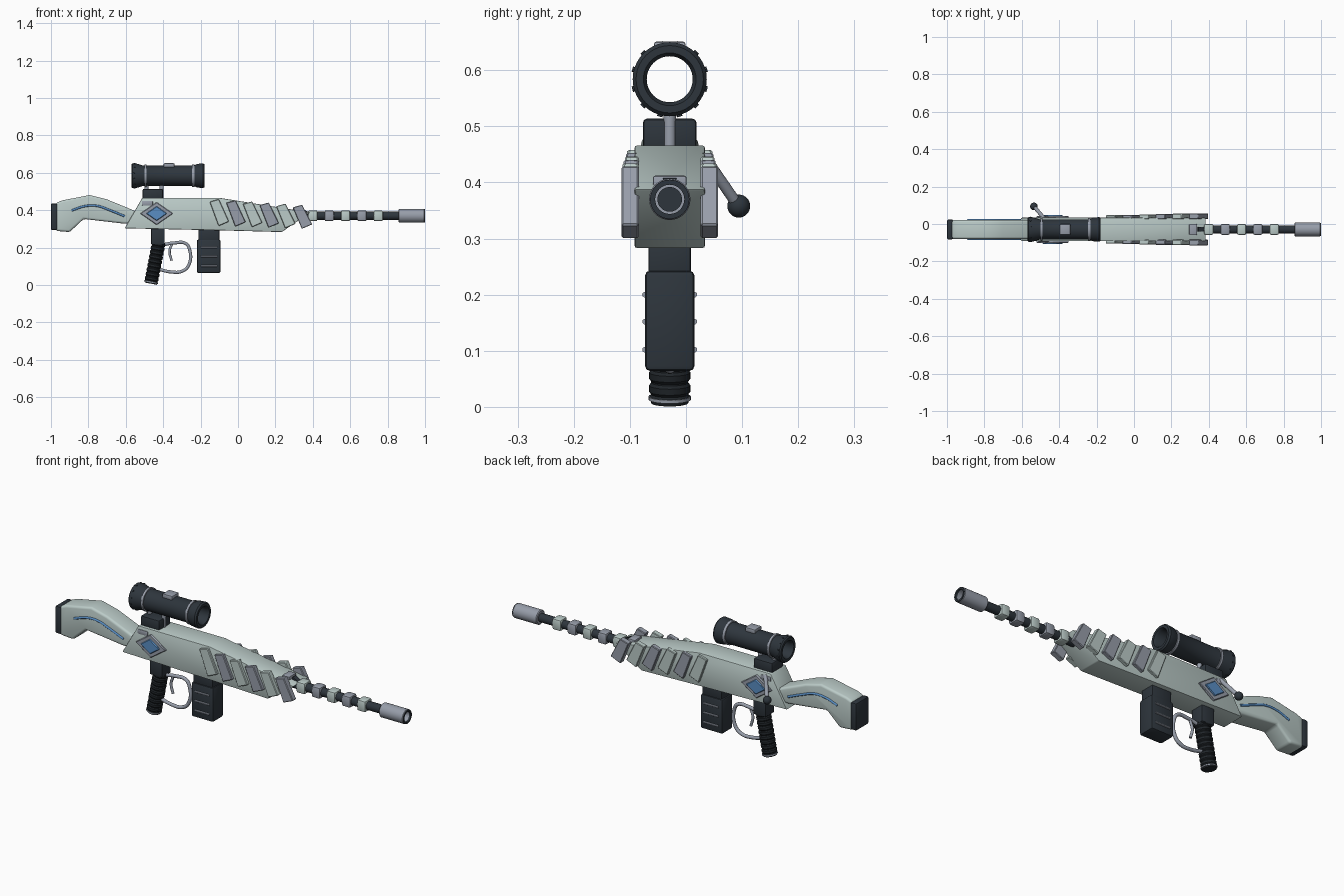
import bpy, bmesh, math
from mathutils import Vector

if "Cube" in bpy.data.objects:
    bpy.data.objects.remove(bpy.data.objects["Cube"])

YC = -0.029          # centre plane of the rifle (bolt handle sticks out on +y)
BZ = 0.37            # barrel height


def material(name, rgb):
    m = bpy.data.materials.new(name)
    m.diffuse_color = (*rgb, 1)
    m.use_nodes = True
    m.node_tree.nodes["Principled BSDF"].inputs["Base Color"].default_value = m.diffuse_color
    return m


PALE = material("pale grey green", (0.50, 0.60, 0.58))
STEEL = material("lilac steel", (0.31, 0.34, 0.40))
DARK = material("dark gunmetal", (0.027, 0.036, 0.046))
BLACK = material("black rubber", (0.014, 0.018, 0.022))
BLUE = material("blue inlay", (0.10, 0.27, 0.55))


def finish(name, bm, mat, bevel=0, segs=2):
    bmesh.ops.remove_doubles(bm, verts=bm.verts, dist=1e-5)
    bmesh.ops.recalc_face_normals(bm, faces=bm.faces)
    if bevel:
        edges = [e for e in bm.edges if e.calc_face_angle(0) > 0.5]
        bmesh.ops.bevel(bm, geom=edges, offset=bevel, segments=segs, profile=0.5, affect='EDGES')
    me = bpy.data.meshes.new(name)
    bm.to_mesh(me)
    bm.free()
    me.materials.append(mat)
    ob = bpy.data.objects.new(name, me)
    bpy.context.collection.objects.link(ob)
    bpy.ops.object.select_all(action='DESELECT')
    ob.select_set(True)
    bpy.context.view_layer.objects.active = ob
    bpy.ops.object.shade_smooth_by_angle(angle=math.radians(35))
    return ob


def prism(name, pts, y0, y1, mat, bevel=0, segs=2):
    """Side profile (x, z) extruded from y0 to y1, measured from the centre plane."""
    bm = bmesh.new()
    f = bm.faces.new([bm.verts.new((x, YC + y0, z)) for x, z in pts])
    r = bmesh.ops.extrude_face_region(bm, geom=[f])
    verts = [v for v in r["geom"] if isinstance(v, bmesh.types.BMVert)]
    bmesh.ops.translate(bm, verts=verts, vec=(0, y1 - y0, 0))
    return finish(name, bm, mat, bevel, segs)


def box(name, x0, x1, hw, z0, z1, mat, bevel=0.004):
    return prism(name, [(x0, z0), (x1, z0), (x1, z1), (x0, z1)], -hw, hw, mat, bevel)


def lathe(name, start, end, prof, mat, n=32, closed=False):
    """Revolve (distance, radius) pairs about the line from start to end."""
    a, b = Vector(start), Vector(end)
    q = (b - a).to_track_quat('Z', 'Y')
    bm = bmesh.new()
    rings = []
    for t, r in prof:
        rings.append([bm.verts.new(a + q @ Vector((r * math.cos(k * math.tau / n),
                      r * math.sin(k * math.tau / n), t))) for k in range(n)])
    pairs = list(zip(rings, rings[1:]))
    if closed:
        pairs.append((rings[-1], rings[0]))
    for p, s in pairs:
        for k in range(n):
            bm.faces.new((p[k], p[(k + 1) % n], s[(k + 1) % n], s[k]))
    if not closed:
        bm.faces.new(rings[0])
        bm.faces.new(rings[-1])
    return finish(name, bm, mat)


def rod(name, a, b, r, mat, n=16):
    return lathe(name, a, b, [(0, r), ((Vector(b) - Vector(a)).length, r)], mat, n)


def tube(name, pts, r, mat):
    """Smooth round tube through points."""
    cu = bpy.data.curves.new(name, 'CURVE')
    cu.dimensions = '3D'
    cu.bevel_depth, cu.bevel_resolution, cu.resolution_u = r, 3, 6
    cu.use_fill_caps = True
    sp = cu.splines.new('BEZIER')
    sp.bezier_points.add(len(pts) - 1)
    for p, co in zip(sp.bezier_points, pts):
        p.co = co
        p.handle_left_type = p.handle_right_type = 'AUTO'
    cu.materials.append(mat)
    ob = bpy.data.objects.new(name, cu)
    bpy.context.collection.objects.link(ob)
    return ob


# Stock, butt plate and receiver
prism("stock", [(-0.975, 0.438), (-0.94, 0.452), (-0.793, 0.481), (-0.702, 0.458), (-0.536, 0.39),
                (-0.50, 0.33), (-0.61, 0.328), (-0.825, 0.353), (-0.90, 0.283), (-0.975, 0.289)],
      -0.051, 0.051, PALE, 0.012, 3)
box("butt_plate", -1.0, -0.965, 0.053, 0.293, 0.436, DARK, 0.008)
prism("receiver", [(-0.606, 0.303), (-0.512, 0.466), (-0.10, 0.466), (0.385, 0.388),
                   (0.234, 0.283), (-0.10, 0.292)], -0.063, 0.063, PALE, 0.005)

# Details mirrored on both sides
for side, tag in ((-1, "front"), (1, "back")):
    # diamond badge
    for nm, rx, rz, d, mat in (("badge_frame", 0.088, 0.061, 0.072, STEEL),
                               ("badge_gem", 0.056, 0.039, 0.078, BLUE)):
        cx, cz = -0.435, 0.382
        prism(f"{nm}_{tag}", [(cx - rx, cz), (cx, cz - rz), (cx + rx, cz), (cx, cz + rz)],
              side * 0.055, side * d, mat, 0.003, 1)
    # blue stock inlay
    tube(f"stock_inlay_{tag}", [(x, YC + side * 0.051, z) for x, z in
         ((-0.89, 0.398), (-0.82, 0.421), (-0.755, 0.423), (-0.686, 0.40), (-0.605, 0.367))],
         0.006, BLUE)
    # slanted handguard plates
    for i in range(6):
        x, z = -0.152 + i * 0.089, 0.455 - i * 0.006
        drop = 0.128 - i * 0.003
        prism(f"guard_plate_{tag}_{i + 1}",
              [(x, z - 0.01), (x + 0.05, z + 0.004), (x + 0.104, z - drop + 0.012), (x + 0.048, z - drop - 0.012)],
              side * 0.055, side * (0.076 + i * 0.002), STEEL if i % 2 else PALE, 0.003, 1)
    # magazine ribs
    for i, z in enumerate((0.2, 0.152, 0.102)):
        rod(f"magazine_rib_{tag}_{i + 1}", (-0.197, YC + side * 0.044, z),
            (-0.113, YC + side * 0.044, z), 0.005, STEEL, 10)

# Front sight block on the nose
box("front_sight", 0.295, 0.337, 0.03, 0.385, 0.412, STEEL)
prism("front_sight_blade", [(0.335, 0.385), (0.385, 0.385), (0.345, 0.408)], -0.012, 0.012, DARK)

# Barrel, cube beads and muzzle
rod("barrel", (0.28, YC, BZ), (0.93, YC, BZ), 0.022, DARK, 24)
for i in range(5):
    x = 0.40 + i * 0.0875
    prism(f"barrel_bead_{i + 1}", [(x - 0.025, BZ - 0.029), (x + 0.025, BZ - 0.029),
          (x + 0.025, BZ + 0.029), (x - 0.025, BZ + 0.029)], -0.029, 0.029,
          STEEL if i % 2 else PALE, 0.009)
lathe("muzzle", (0.858, YC, BZ), (1, YC, BZ),
      [(0, 0.02), (0, 0.033), (0.004, 0.037), (0.136, 0.037), (0.14, 0.034), (0.14, 0.027), (0.05, 0.027), (0.05, 0.02)],
      STEEL, closed=True)
lathe("muzzle_lip", (0.99, YC, BZ), (1, YC, BZ),
      [(0, 0.026), (0, 0.035), (0.01, 0.035), (0.01, 0.026)], DARK, closed=True)

# Scope: one hollow tube with flared ends
SZ = 0.584
lathe("scope_tube", (-0.57, YC, SZ), (0, YC, SZ),
      [(0, 0.046), (0, 0.06), (0.006, 0.066), (0.025, 0.066), (0.065, 0.054), (0.335, 0.054),
       (0.35, 0.063), (0.384, 0.066), (0.392, 0.06), (0.392, 0.047), (0.38, 0.041), (0.012, 0.041)],
      DARK, 40, True)
for i, x in enumerate((-0.50, -0.245)):
    lathe(f"scope_ring_{i + 1}", (x, YC, SZ), (x + 1, YC, SZ),
          [(0, 0.05), (0, 0.06), (0.012, 0.06), (0.012, 0.05)], STEEL, 40, True)
for k in range(12):
    a = (k + 0.5) * math.tau / 12
    y, z = math.cos(a), math.sin(a)
    rod(f"eyepiece_stud_{k + 1}", (-0.553, YC + y * 0.06, SZ + z * 0.06),
        (-0.553, YC + y * 0.069, SZ + z * 0.069), 0.005, DARK, 8)
box("scope_turret", -0.397, -0.34, 0.028, 0.628, 0.651, STEEL)

# Scope mount and posts
box("scope_mount", -0.51, -0.402, 0.048, 0.455, 0.514, DARK, 0.008)
for i, x in enumerate((-0.49, -0.408)):
    rod(f"scope_post_{i + 1}", (x, YC, 0.46), (x, YC, 0.535), 0.011, STEEL)

# Bolt handle
box("bolt_base", -0.515, -0.455, 0.066, 0.425, 0.45, STEEL)
rod("bolt_arm", (-0.48, 0.03, 0.45), (-0.533, 0.092, 0.36), 0.01, STEEL)
bm = bmesh.new()
bmesh.ops.create_uvsphere(bm, u_segments=24, v_segments=14, radius=0.0205)
bmesh.ops.translate(bm, verts=bm.verts, vec=(-0.535, 0.094, 0.358))
finish("bolt_knob", bm, DARK)

# Pistol grip: ribbed, leaning back
box("grip_neck", -0.465, -0.392, 0.038, 0.215, 0.31, DARK, 0.006)
prof = [(0, 0.033), (0.012, 0.036)]
for i in range(9):
    t = 0.016 + i * 0.0235
    prof += [(t, 0.033), (t + 0.005, 0.037), (t + 0.016, 0.037), (t + 0.021, 0.033)]
lathe("grip", (-0.466, YC, 0.007), (-0.424, YC, 0.225), prof, BLACK, 24)
lathe("grip_ring", (-0.4645, YC, 0.013), (-0.424, YC, 0.225),
      [(0, 0.03), (0, 0.038), (0.006, 0.038), (0.006, 0.03)], STEEL, 24, True)

# Trigger and guard
tube("trigger_guard", [(x, YC, z) for x, z in
     ((-0.40, 0.215), (-0.34, 0.225), (-0.28, 0.222), (-0.259, 0.19), (-0.264, 0.105),
      (-0.30, 0.073), (-0.36, 0.07), (-0.43, 0.086))], 0.009, STEEL)
tube("trigger", [(x, YC, z) for x, z in ((-0.352, 0.222), (-0.366, 0.18), (-0.355, 0.13))], 0.007, STEEL)

# Magazine
box("magazine_neck", -0.212, -0.10, 0.038, 0.235, 0.31, DARK, 0.005)
box("magazine", -0.22, -0.093, 0.044, 0.064, 0.243, DARK, 0.009)
